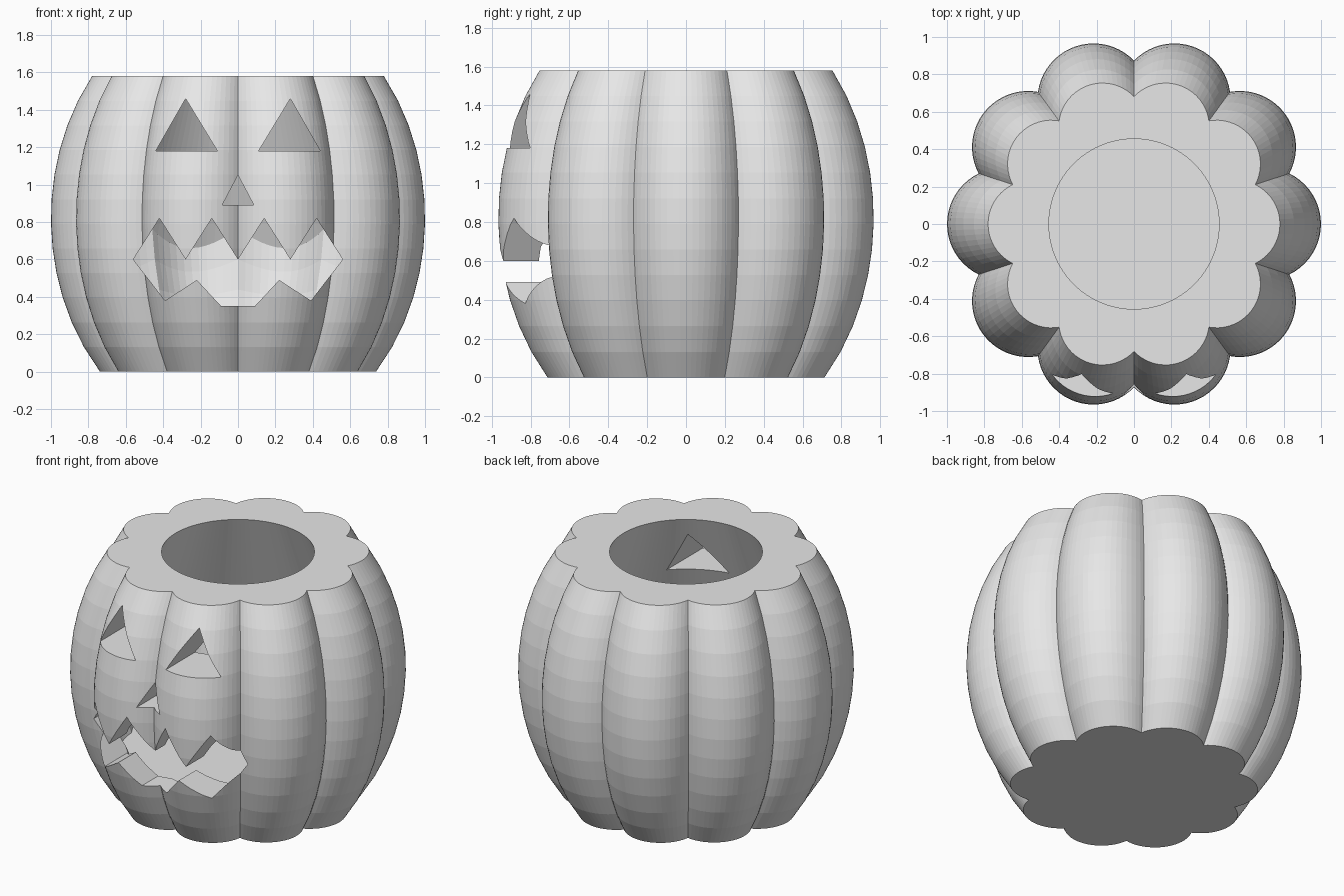
import bpy, bmesh
from math import sin, cos, pi, atan2, hypot, radians, sqrt

if "Cube" in bpy.data.objects:
    bpy.data.objects.remove(bpy.data.objects["Cube"])

HEIGHT, MID, LOBES = 1.58, 0.82, 10

grey = bpy.data.materials.new("plain grey")
grey.use_nodes = True
grey.diffuse_color = (0.8, 0.8, 0.8, 1)
grey.node_tree.nodes["Principled BSDF"].inputs["Base Color"].default_value = (0.8, 0.8, 0.8, 1)


def finish(name, bm):
    bmesh.ops.recalc_face_normals(bm, faces=bm.faces)
    mesh = bpy.data.meshes.new(name)
    bm.to_mesh(mesh)
    bm.free()
    mesh.materials.append(grey)
    obj = bpy.data.objects.new(name, mesh)
    bpy.context.scene.collection.objects.link(obj)
    return obj


def loft(name, rings):
    """Closed solid through equally long rings of points."""
    bm = bmesh.new()
    loops = [[bm.verts.new(p) for p in ring] for ring in rings]
    n = len(loops[0])
    for low, high in zip(loops, loops[1:]):
        for i in range(n):
            j = (i + 1) % n
            bm.faces.new((low[i], low[j], high[j], high[i]))
    bm.faces.new(loops[0][::-1])
    bm.faces.new(loops[-1])
    return finish(name, bm)


def prism(name, outline):
    """Front-to-back cutter through the front wall."""
    return loft(name, [[(x, y, z) for x, z in outline] for y in (-1.3, -0.3)])


def cut(body, cutter):
    cutter.hide_render = True
    mod = body.modifiers.new("cut", 'BOOLEAN')
    mod.operation, mod.solver, mod.object = 'DIFFERENCE', 'EXACT', cutter
    bpy.context.view_layer.objects.active = body
    bpy.ops.object.modifier_apply(modifier=mod.name)
    bpy.data.objects.remove(cutter)


# Ribbed shell: ten round lobes, swelling towards the middle
def lobed_outline(steps=20, centre=0.7, radius=0.3, half=radians(64.1)):
    points = []
    for k in range(LOBES):
        for s in range(steps):
            a = -half + 2 * half * s / steps
            px, py = centre + radius * cos(a), radius * sin(a)
            r, t = hypot(px, py), atan2(py, px) + 2 * pi * k / LOBES
            points.append((r * cos(t), r * sin(t)))
    return points


def swell(z):
    return sqrt(1 - ((z - MID) / 1.215) ** 2)


outline = lobed_outline()
levels = [HEIGHT * i / 12 for i in range(13)]
shell = loft("pumpkin_shell", [[(x * swell(z), y * swell(z), z) for x, y in outline] for z in levels])

# Hollow: bowl with faint lobes, closing as a cone to the round opening
angles = [2 * pi * i / 120 for i in range(120)]
OPENING = 0.455


def seam(t):
    r = 0.78 + 0.04 * abs(cos(t * LOBES / 2))
    return r, HEIGHT - (r - OPENING) / 0.397


rings = []
for f, shrink in ((0, 0.85), (0.3, 0.92), (0.65, 0.97), (1, 1)):
    ring = []
    for t in angles:
        r, top = seam(t)
        ring.append((r * shrink * cos(t), r * shrink * sin(t), 0.3 + (top - 0.3) * f))
    rings.append(ring)
for z in (HEIGHT, HEIGHT + 0.1):
    rings.append([(OPENING * cos(t), OPENING * sin(t), z) for t in angles])
cut(shell, loft("hollow", rings))

# Carved face
for side in (-1, 1):
    cut(shell, prism("eye", [(side * 0.28, 1.46), (side * 0.44, 1.18), (side * 0.11, 1.18)]))
cut(shell, prism("nose", [(0, 1.05), (-0.085, 0.89), (0.085, 0.89)]))
half_mouth = [(0.14, 0.82), (0.28, 0.6), (0.42, 0.82), (0.56, 0.6),
              (0.39, 0.38), (0.22, 0.49), (0.09, 0.35)]
mouth = [(0, 0.6)] + half_mouth + [(-x, z) for x, z in reversed(half_mouth)]
cut(shell, prism("mouth", mouth))
